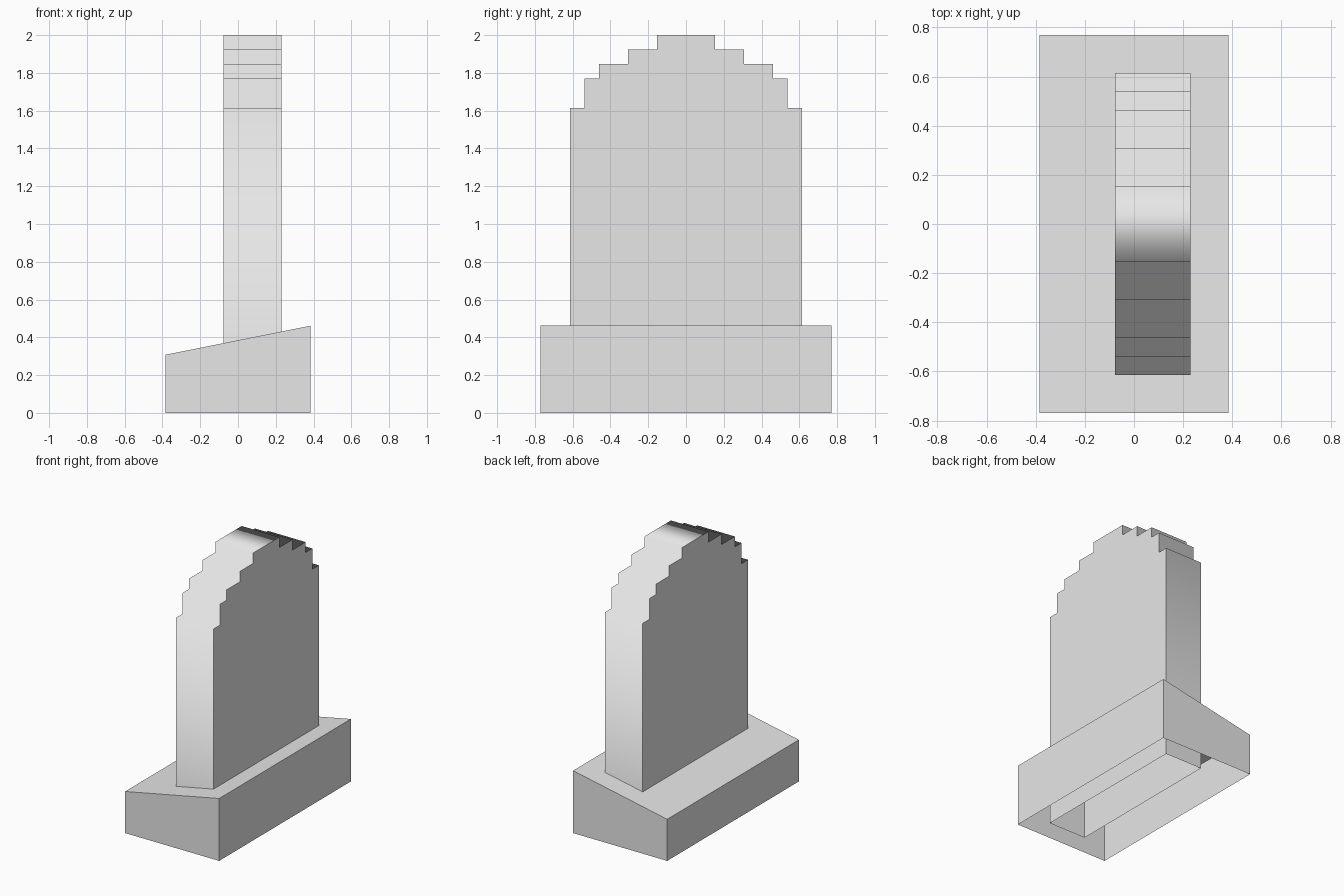
import bpy
import bmesh

cube = bpy.data.objects.get("Cube")
if cube:
    bpy.data.objects.remove(cube, do_unlink=True)

U = 2 / 26  # grid unit: the model is 26 units tall

grey = bpy.data.materials.new("light_grey")
grey.use_nodes = True
colour = (0.8, 0.8, 0.8, 1)
grey.diffuse_color = colour
grey.node_tree.nodes["Principled BSDF"].inputs["Base Color"].default_value = colour


def open_prism(name, start, end, smooth_strip):
    """Skin between two matching outlines, capped at both ends, open underneath.
    Each outline begins and ends on the ground."""
    bm = bmesh.new()
    a = [bm.verts.new([c * U for c in p]) for p in start]
    b = [bm.verts.new([c * U for c in p]) for p in end]
    for i in range(len(a) - 1):
        strip = bm.faces.new((a[i], a[i + 1], b[i + 1], b[i]))
        strip.smooth = smooth_strip
    bm.faces.new(a[::-1])
    bm.faces.new(b)
    bmesh.ops.recalc_face_normals(bm, faces=bm.faces)
    # make sure the topmost face looks upward
    top = max(bm.faces, key=lambda f: f.calc_center_median().z)
    if top.normal.z < 0:
        bmesh.ops.reverse_faces(bm, faces=bm.faces)
    # keep the cap outlines crisp
    for e in bm.edges:
        if any(not f.smooth for f in e.link_faces):
            e.smooth = False
    mesh = bpy.data.meshes.new(name)
    bm.to_mesh(mesh)
    bm.free()
    mesh.materials.append(grey)
    obj = bpy.data.objects.new(name, mesh)
    bpy.context.collection.objects.link(obj)
    return obj


# Sloped base, taller on the +x side
wedge = [(-5, 0), (-5, 4), (5, 6), (5, 0)]
open_prism("sloped_base",
           [(x, -10, z) for x, z in wedge],
           [(x, 10, z) for x, z in wedge], False)

# Upright slab with a stepped, symmetrical crown
steps = [(8, 21), (7, 23), (6, 24), (4, 25), (2, 26)]  # half width, top height
half = []
floor = 0
for width, height in steps:
    half += [(width, floor), (width, height)]
    floor = height
outline = half + [(-y, z) for y, z in reversed(half)]
open_prism("stepped_slab",
           [(-1, y, z) for y, z in outline],
           [(3, y, z) for y, z in outline], True)
